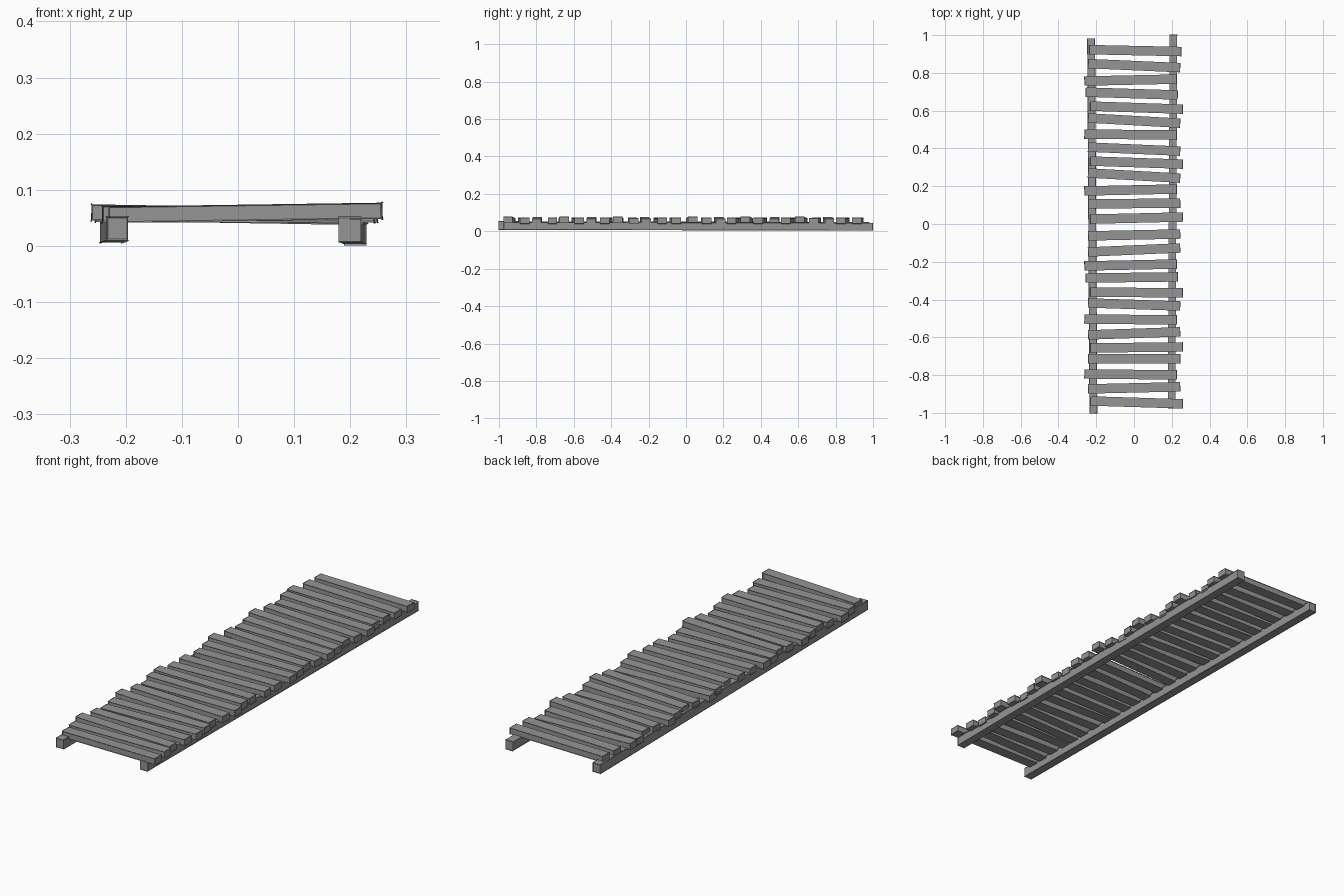
import bpy
import bmesh
from mathutils import Vector

if "Cube" in bpy.data.objects:
    bpy.data.objects.remove(bpy.data.objects["Cube"])

grey = bpy.data.materials.new("weathered_grey")
grey.diffuse_color = (0.30, 0.30, 0.30, 1)
grey.use_nodes = True
grey.node_tree.nodes["Principled BSDF"].inputs["Base Color"].default_value = grey.diffuse_color


def beam(name, a, b, width, height, bevel):
    """Chamfered rectangular beam running from point a to point b."""
    a, b = Vector(a), Vector(b)
    along = (b - a).normalized()
    side = along.cross(Vector((0, 0, 1))).normalized()
    up = side.cross(along)
    bm = bmesh.new()
    bmesh.ops.create_cube(bm, size=1)
    for v in bm.verts:
        v.co = (a + b) / 2 + along * v.co.x * (b - a).length \
            + side * v.co.y * width + up * v.co.z * height
    bmesh.ops.bevel(bm, geom=bm.edges[:], offset=bevel, segments=1, affect='EDGES')
    bmesh.ops.recalc_face_normals(bm, faces=bm.faces[:])
    mesh = bpy.data.meshes.new(name)
    bm.to_mesh(mesh)
    bm.free()
    mesh.materials.append(grey)
    obj = bpy.data.objects.new(name, mesh)
    bpy.context.collection.objects.link(obj)
    return obj


# Long rails, dipping slightly toward the back
beam("left_rail", (-0.215, -1.0, 0.031), (-0.227, 0.98, 0.027), 0.038, 0.042, 0.002)
beam("right_rail", (0.199, -0.975, 0.029), (0.209, 1.0, 0.024), 0.036, 0.042, 0.002)

# Plank lay types: left x, right x, left top z, right top z
lays = {
    "A": (-0.230, 0.257, 0.070, 0.077),
    "B": (-0.242, 0.243, 0.071, 0.071),
    "C": (-0.261, 0.225, 0.074, 0.066),
    "D": (-0.254, 0.230, 0.072, 0.069),
}
# Crooked planks: lay, y at left end, y at right end
planks = [
    ("B", .923, .913), ("B", .849, .828), ("C", .757, .767), ("D", .698, .683),
    ("A", .624, .608), ("B", .561, .534), ("C", .476, .471), ("B", .407, .386),
    ("A", .333, .317), ("B", .270, .243), ("C", .175, .185), ("B", .106, .111),
    ("A", .026, .037), ("B", -.063, -.053), ("B", -.148, -.127), ("C", -.222, -.212),
    ("D", -.286, -.280), ("A", -.360, -.365), ("B", -.418, -.434), ("C", -.503, -.508),
    ("B", -.587, -.571), ("A", -.656, -.651), ("B", -.714, -.714), ("C", -.794, -.799),
    ("B", -.873, -.862), ("A", -.937, -.952),
]
thick = 0.029
for i, (lay, yl, yr) in enumerate(planks):
    xl, xr, zl, zr = lays[lay]
    # The first plank sits further to the right
    shift = 0.006 if i == 0 else 0
    beam(f"plank_{i + 1:02d}", (xl + shift, yl, zl - thick / 2),
         (xr + shift, yr, zr - thick / 2), 0.046, thick, 0.002)
